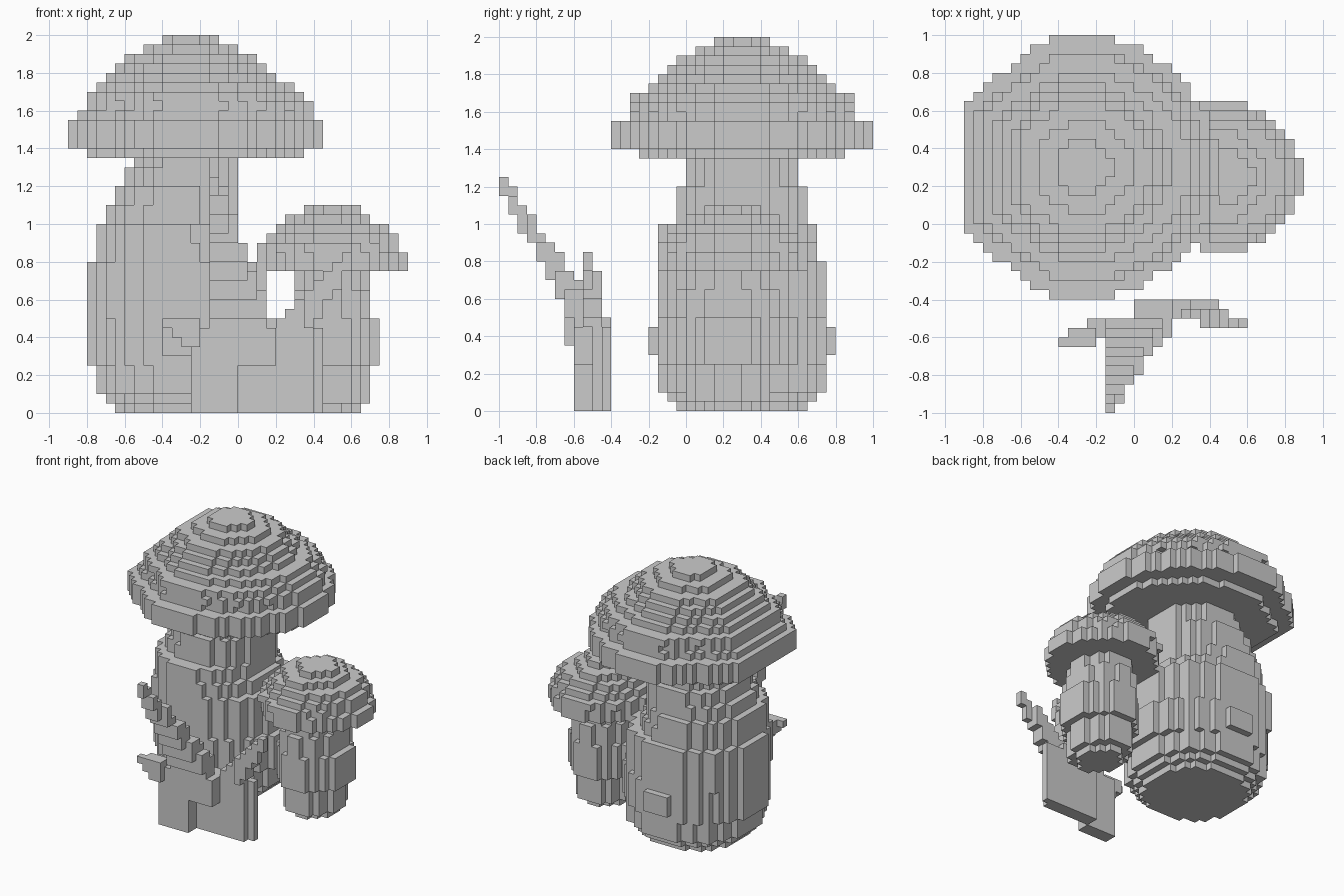
import bpy
import bmesh
from mathutils import Vector

cube = bpy.data.objects.get("Cube")
if cube:
    bpy.data.objects.remove(cube, do_unlink=True)

CELL = 0.05
grey = bpy.data.materials.new("plain_grey")
grey.use_nodes = True
tone = (0.6, 0.6, 0.6, 1)
grey.diffuse_color = tone
grey.node_tree.nodes["Principled BSDF"].inputs["Base Color"].default_value = tone


def build_blocks(name, cells):
    """Skin a set of grid cells with only its outer square faces."""
    bm = bmesh.new()
    corners = {}

    def corner(point):
        key = tuple(point)
        if key not in corners:
            corners[key] = bm.verts.new([c * CELL for c in key])
        return corners[key]

    for cell in cells:
        for axis in range(3):
            for side in (0, 1):
                near = list(cell)
                near[axis] += 1 if side else -1
                if tuple(near) in cells:
                    continue
                a, b = (axis + 1) % 3, (axis + 2) % 3
                ring = []
                for da, db in ((0, 0), (1, 0), (1, 1), (0, 1)):
                    point = list(cell)
                    point[axis] += side
                    point[a] += da
                    point[b] += db
                    ring.append(corner(point))
                bm.faces.new(ring if side else ring[::-1])
    mesh = bpy.data.meshes.new(name)
    bm.to_mesh(mesh)
    bm.free()
    mesh.materials.append(grey)
    obj = bpy.data.objects.new(name, mesh)
    bpy.context.collection.objects.link(obj)
    return obj


def box(x0, x1, y0, y1, z0, z1):
    return {(x, y, z) for x in range(x0, x1) for y in range(y0, y1)
            for z in range(z0, z1)}


def stack(base, layers, outline):
    """Pile up layers given as (height, x0, x1, y0, y1), trimmed to an outline."""
    cells, z = set(), base
    for height, x0, x1, y0, y1 in layers:
        for x, y, level in box(x0, x1, y0, y1, z, z + height):
            u = (2 * x + 1 - x0 - x1) / (x1 - x0)
            v = (2 * y + 1 - y0 - y1) / (y1 - y0)
            if outline(u, v):
                cells.add((x, y, level))
        z += height
    return cells


def full_round(u, v):
    return abs(u) ** 2.2 + abs(v) ** 2.2 <= 1


def slim_round(u, v):
    return abs(u) ** 1.8 + abs(v) ** 1.8 <= 1


def flat_sided(u, v):
    # Broad flat edge on one side, rounded on the other
    if u < 0:
        return 0.5 * abs(u) + 0.7 * abs(v) <= 0.85
    return slim_round(u, v)


def blade(start, end, size_start, size_end, steps=24):
    """A tapering leaf made of boxes swept between two points."""
    cells = set()
    for i in range(steps + 1):
        t = i / steps
        mid = Vector(start).lerp(Vector(end), t)
        half = Vector(size_start).lerp(Vector(size_end), t) / 2
        low = [round(m - h) for m, h in zip(mid, half)]
        high = [max(round(m + h), l + 1) for m, h, l in zip(mid, half, low)]
        cells |= box(low[0], high[0], low[1], high[1], low[2], high[2])
    return cells


# Large mushroom
large_stem = stack(0, [
    (1, -13, 1, -1, 13),
    (1, -14, 2, -2, 14),
    (3, -15, 3, -3, 15),
    (1, -16, 4, -3, 15),
    (3, -16, 4, -3, 15),
    (1, -16, 4, -3, 15),
    (6, -16, 3, -3, 15),
    (2, -15, 1, -3, 14),
    (2, -15, 0, -3, 14),
    (2, -14, 0, -1, 13),
    (2, -13, 0, -1, 13),
    (2, -12, 0, 0, 12),
    (1, -11, 0, 0, 12)], full_round)
# Small swellings on the front and back of the stem
large_stem |= box(-8, -4, -4, 16, 6, 9)
large_cap = stack(27, [
    (1, -16, 7, -5, 17),
    (3, -18, 9, -8, 20),
    (1, -17, 8, -6, 18),
    (1, -16, 8, -6, 18),
    (1, -16, 7, -6, 18),
    (1, -15, 6, -4, 16),
    (1, -14, 4, -3, 15),
    (1, -13, 3, -2, 14),
    (1, -12, 2, -1, 13),
    (1, -10, 0, 1, 11),
    (1, -8, -2, 3, 9)], flat_sided)

# Small mushroom
small_stem = stack(0, [
    (1, 7, 13, 1, 8),
    (4, 6, 14, 0, 9),
    (5, 5, 15, -1, 10),
    (3, 6, 14, -1, 10),
    (2, 6, 14, 0, 9)], slim_round)
small_cap = stack(15, [
    (2, 2, 18, -3, 13),
    (1, 2, 17, -3, 13),
    (1, 3, 17, -2, 12),
    (1, 4, 16, -1, 11),
    (1, 5, 14, 0, 10),
    (1, 7, 13, 2, 8)], slim_round)

# Leafy sprout in front: a stepped base and three blades
sprout_base = (box(0, 8, -10, -8, 0, 9) | box(8, 9, -9, -8, 0, 9)
               | box(-5, 0, -12, -10, 0, 9) | box(0, 4, -12, -10, 5, 9))
front_blade = blade((0, -11, 10), (-2.5, -19.5, 24.5), (6, 2, 3), (1, 1, 1))
left_blade = blade((-2, -11, 7), (-7.5, -12.5, 9.5), (2, 2, 4), (1, 1, 1))
right_blade = blade((4, -9, 6), (11.5, -10.6, 16.5), (2, 2, 5), (1, 1, 1))

for name, cells in (("large_stem", large_stem), ("large_cap", large_cap),
                    ("small_stem", small_stem), ("small_cap", small_cap),
                    ("sprout", sprout_base | front_blade | left_blade | right_blade)):
    build_blocks(name, cells)
